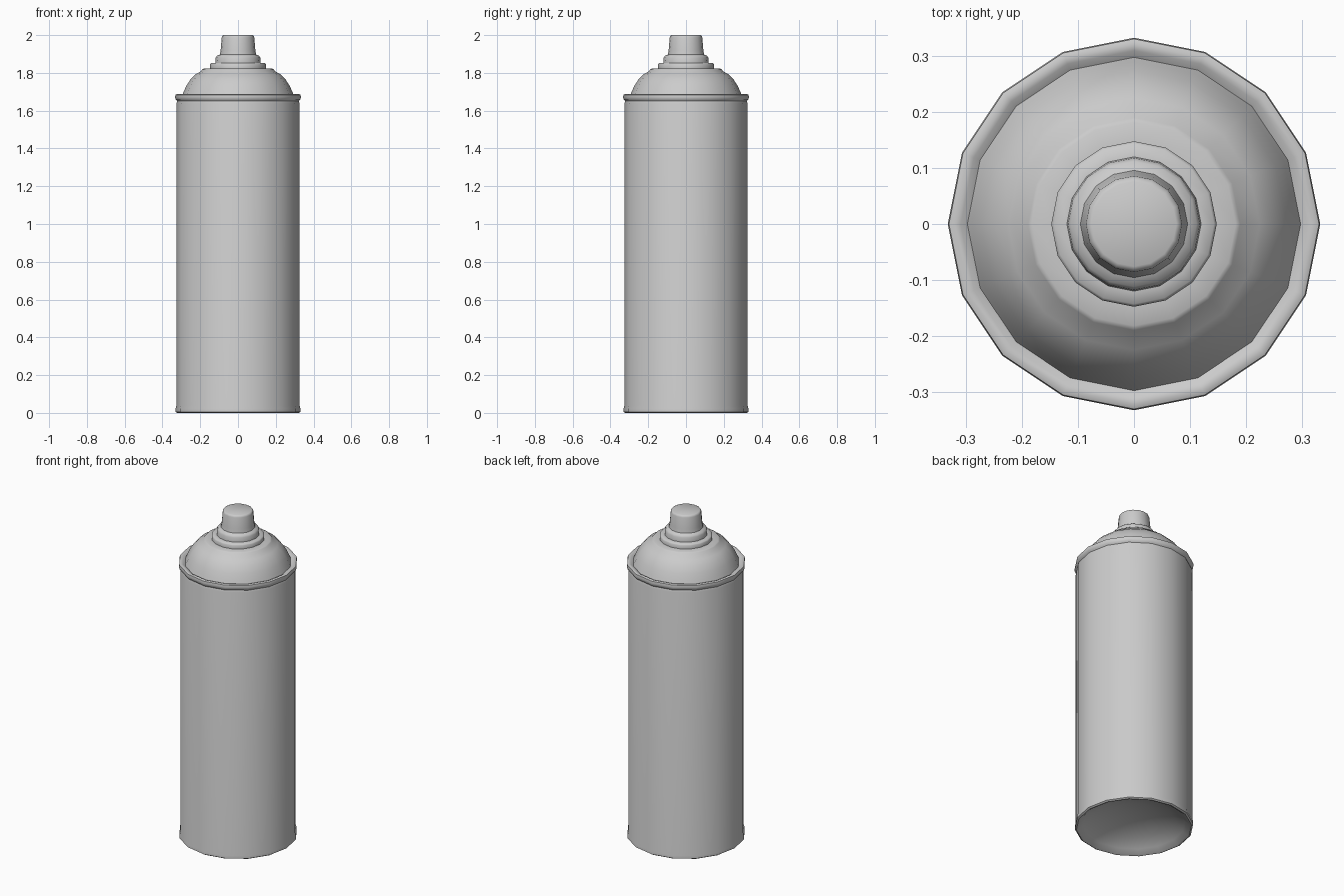
import bpy, bmesh, math

if "Cube" in bpy.data.objects:
    bpy.data.objects.remove(bpy.data.objects["Cube"])

SIDES = 16


def lathe(name, profile, angle=50):
    """Revolve (radius, z) points around z; radius 0 makes a pole."""
    bm = bmesh.new()
    rings = []
    for r, z in profile:
        if r == 0:
            rings.append([bm.verts.new((0, 0, z))] * SIDES)
        else:
            rings.append([bm.verts.new((r * math.cos(2 * math.pi * i / SIDES),
                                        r * math.sin(2 * math.pi * i / SIDES), z))
                          for i in range(SIDES)])
    for a, b in zip(rings, rings[1:]):
        for i in range(SIDES):
            j = (i + 1) % SIDES
            quad = list(dict.fromkeys((a[i], a[j], b[j], b[i])))
            bm.faces.new(quad)
    bm.normal_update()
    mesh = bpy.data.meshes.new(name)
    bm.to_mesh(mesh)
    bm.free()
    ob = bpy.data.objects.new(name, mesh)
    bpy.context.collection.objects.link(ob)
    bpy.ops.object.select_all(action='DESELECT')
    ob.select_set(True)
    bpy.context.view_layer.objects.active = ob
    bpy.ops.object.shade_smooth_by_angle(angle=math.radians(angle))
    return ob


# Can body: domed-in base, bottom bead, straight wall, rolled top rim
lathe("can_body", [
    (0, 0.10), (0.12, 0.088), (0.22, 0.06), (0.285, 0.025), (0.312, 0.003),
    (0.322, 0.0), (0.331, 0.006), (0.331, 0.022), (0.326, 0.04),
    (0.326, 1.638), (0.322, 1.65), (0.331, 1.66), (0.333, 1.672),
    (0.331, 1.684), (0.322, 1.688), (0.310, 1.684), (0.298, 1.676)])

# Shoulder dome, rising from inside the rim
lathe("shoulder_dome", [
    (0.298, 1.676), (0.290, 1.695), (0.274, 1.731), (0.252, 1.765),
    (0.225, 1.792), (0.195, 1.810), (0.190, 1.818), (0.182, 1.822),
    (0.148, 1.824)])

# Stepped valve cup
lathe("valve_cup", [
    (0.148, 1.824), (0.148, 1.845), (0.143, 1.851), (0.120, 1.853),
    (0.118, 1.880), (0.112, 1.890), (0.096, 1.897)])

# Spray nozzle with a rounded top edge
lathe("spray_nozzle", [
    (0.096, 1.897), (0.092, 1.920), (0.086, 1.988), (0.083, 1.996),
    (0.076, 2.0), (0, 2.0)])
